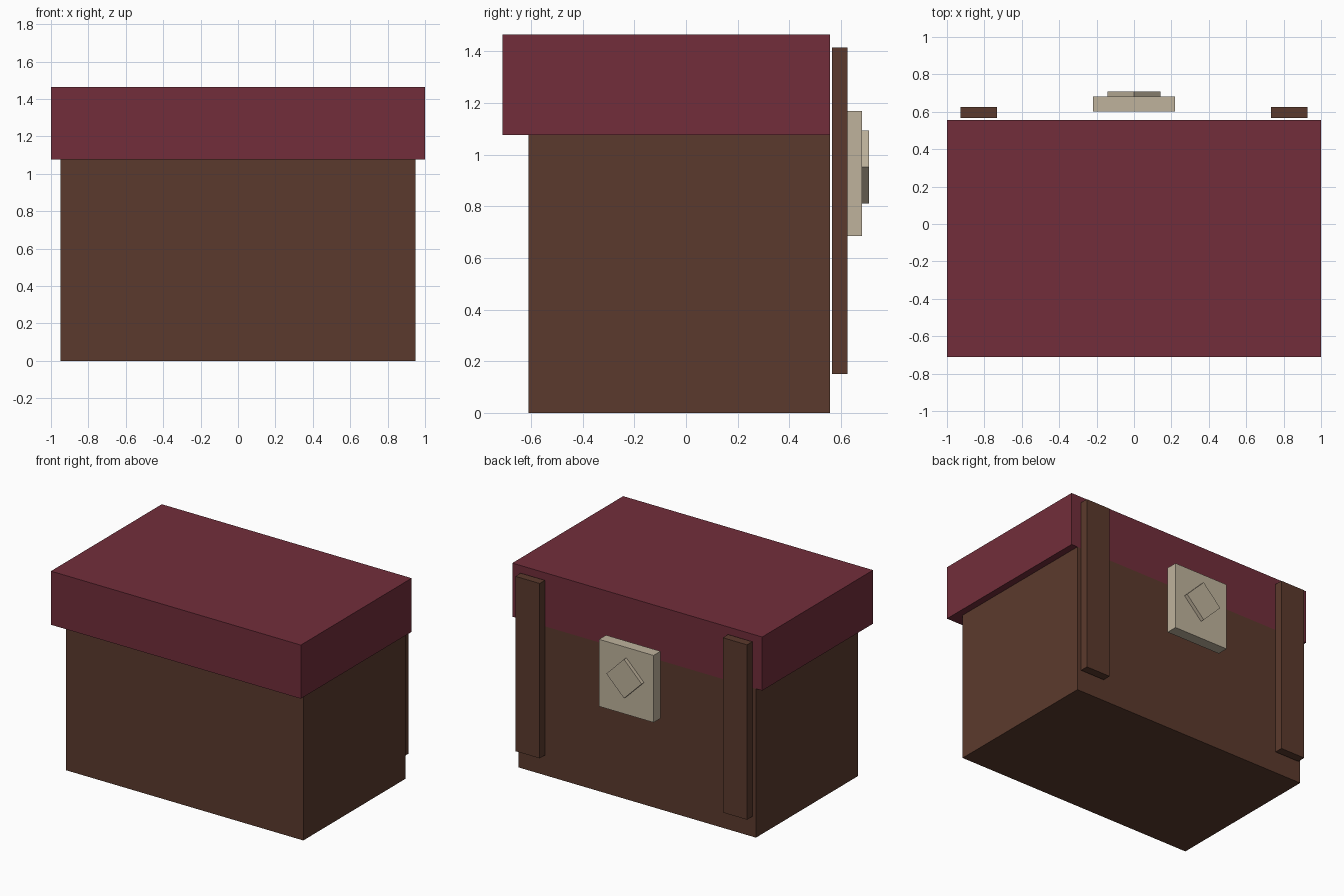
import bpy
import math
from mathutils import Matrix

if "Cube" in bpy.data.objects:
    bpy.data.objects.remove(bpy.data.objects["Cube"])


def material(name, rgb):
    m = bpy.data.materials.new(name)
    m.diffuse_color = (*rgb, 1)
    m.use_nodes = True
    m.node_tree.nodes["Principled BSDF"].inputs["Base Color"].default_value = m.diffuse_color
    return m


brown = material("brown_wood", (0.105, 0.042, 0.026))
red = material("dark_red", (0.168, 0.027, 0.043))
cream = material("pale_metal", (0.52, 0.45, 0.335))


def box(name, x, y, z, mat, turn=0):
    """Box from (min, max) ranges, optionally turned about its y axis."""
    bpy.ops.mesh.primitive_cube_add(size=1)
    ob = bpy.context.object
    ob.name = name
    size = [b - a for a, b in (x, y, z)]
    centre = [(a + b) / 2 for a, b in (x, y, z)]
    ob.data.transform(Matrix.Translation(centre)
                      @ Matrix.Rotation(turn, 4, 'Y')
                      @ Matrix.Diagonal((*size, 1)))
    ob.data.materials.append(mat)
    return ob


# Chest body and overhanging lid, flush at the back
box("chest_body", (-0.95, 0.95), (-0.61, 0.557), (0, 1.077), brown)
box("lid", (-1, 1), (-0.71, 0.557), (1.077, 1.465), red)

# Upright straps on the back
for side, name in ((-1, "left_strap"), (1, "right_strap")):
    box(name, (side * 0.83 - 0.097, side * 0.83 + 0.097),
        (0.566, 0.626), (0.15, 1.415), brown)

# Latch plate with a raised diamond stud
box("latch_plate", (-0.218, 0.218), (0.602, 0.682), (0.685, 1.17), cream)
box("latch_diamond", (-0.1, 0.1), (0.66, 0.709), (0.853, 1.053), cream,
    math.radians(45))
